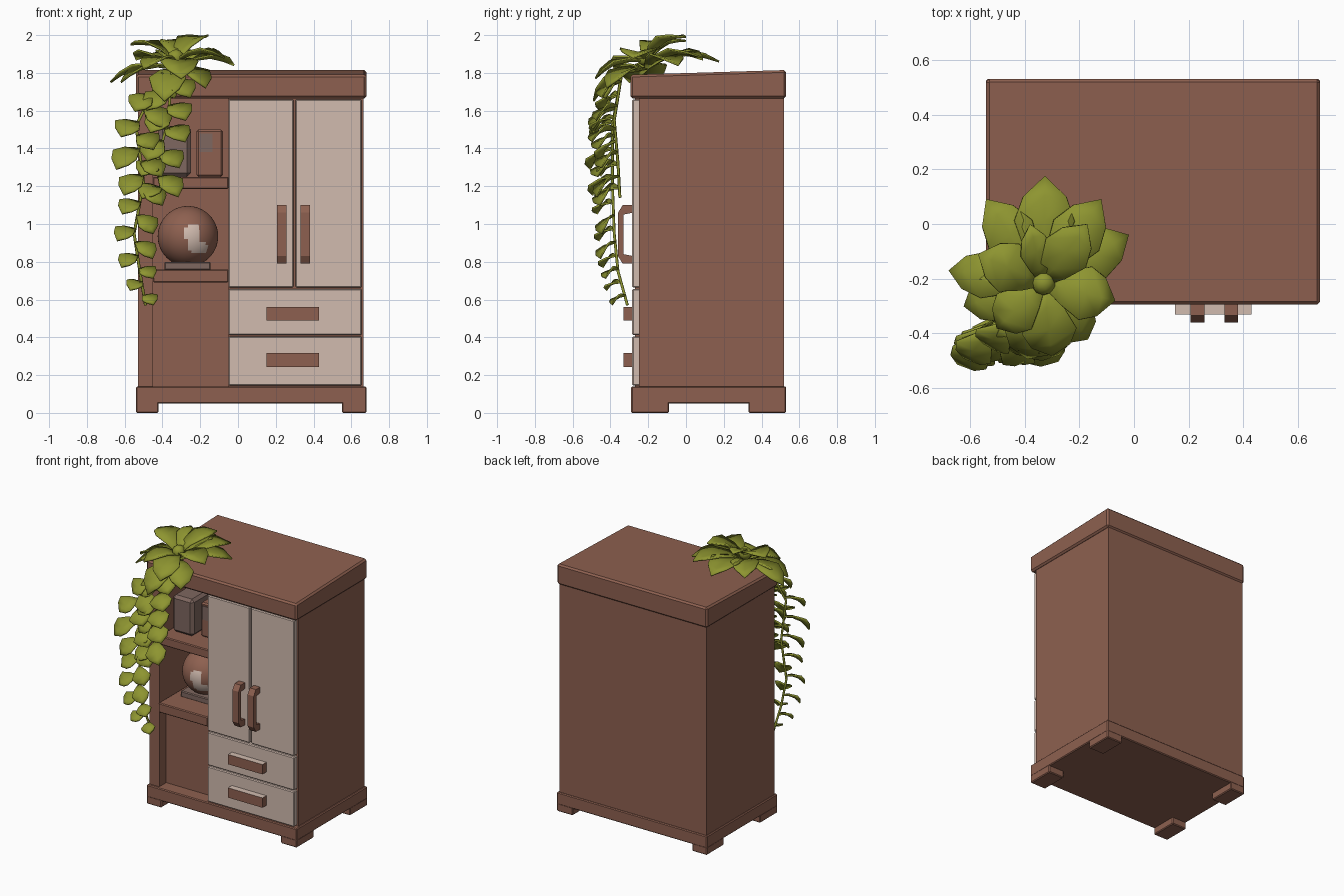
import bpy, bmesh, math, random
from mathutils import Vector

if "Cube" in bpy.data.objects:
    bpy.data.objects.remove(bpy.data.objects["Cube"])

random.seed(4)


def material(name, rgb):
    m = bpy.data.materials.new(name)
    m.diffuse_color = (*rgb, 1)
    m.use_nodes = True
    m.node_tree.nodes["Principled BSDF"].inputs["Base Color"].default_value = m.diffuse_color
    return m


WOOD = material("brown wood", (0.270, 0.118, 0.080))
PALE = material("pale paint", (0.640, 0.500, 0.430))
GREEN = material("leaf green", (0.270, 0.300, 0.030))
GREY = material("mauve grey", (0.210, 0.135, 0.115))


def finish(name, bm, *mats):
    bmesh.ops.recalc_face_normals(bm, faces=bm.faces)
    me = bpy.data.meshes.new(name)
    bm.to_mesh(me)
    bm.free()
    ob = bpy.data.objects.new(name, me)
    bpy.context.collection.objects.link(ob)
    for m in mats:
        me.materials.append(m)
    return ob


def smooth(ob, angle):
    bpy.ops.object.select_all(action='DESELECT')
    ob.select_set(True)
    bpy.context.view_layer.objects.active = ob
    bpy.ops.object.shade_smooth_by_angle(angle=math.radians(angle))


def box(name, x, y, z, mat=WOOD, bevel=0.006):
    """Box given as (min, max) ranges."""
    bm = bmesh.new()
    bmesh.ops.create_cube(bm, size=1)
    for v in bm.verts:
        v.co = [r[0] if c < 0 else r[1] for c, r in zip(v.co, (x, y, z))]
    ob = finish(name, bm, mat)
    if bevel:
        b = ob.modifiers.new("edges", 'BEVEL')
        b.width = bevel
        b.segments = 1
    return ob


# Base with four feet
box("base", (-0.54, 0.68), (-0.29, 0.53), (0.05, 0.14))
for side, fx in (("left", (-0.54, -0.42)), ("right", (0.55, 0.68))):
    for end, fy in (("front", (-0.29, -0.09)), ("back", (0.33, 0.53))):
        box(f"{end}_{side}_foot", fx, fy, (0, 0.06))

# Top slab, rising a little to the back
top = box("top_slab", (-0.54, 0.68), (-0.295, 0.53), (1.665, 1.79), bevel=0.012)
for v in top.data.vertices:
    if v.co.z > 1.7 and v.co.y > 0:
        v.co.z = 1.815

# Carcass: right block, back, left wall, shelves
box("right_carcass", (-0.05, 0.665), (-0.25, 0.52), (0.13, 1.68), bevel=0)
box("back_panel", (-0.53, -0.05), (0.25, 0.52), (0.13, 1.68), bevel=0)
box("left_wall", (-0.53, -0.45), (-0.27, 0.26), (0.13, 1.68), bevel=0)
box("lower_panel", (-0.45, -0.05), (-0.19, 0.25), (0.13, 0.71), bevel=0)
box("lower_shelf", (-0.45, -0.05), (-0.28, 0.25), (0.69, 0.76))
box("upper_shelf", (-0.45, -0.05), (-0.27, 0.25), (1.185, 1.25))

# Doors and drawers
box("left_door", (-0.05, 0.294), (-0.285, -0.24), (0.664, 1.66), PALE)
box("right_door", (0.304, 0.655), (-0.285, -0.24), (0.664, 1.66), PALE)
box("upper_drawer", (-0.05, 0.655), (-0.285, -0.24), (0.412, 0.656), PALE)
box("lower_drawer", (-0.05, 0.655), (-0.285, -0.24), (0.145, 0.404), PALE)

# Door handles: one side profile with two posts, extruded
for name, cx in (("left_door_handle", 0.232), ("right_door_handle", 0.355)):
    bm = bmesh.new()
    prof = [(-0.28, 0.79), (-0.335, 0.79), (-0.36, 0.83), (-0.36, 1.06), (-0.335, 1.10),
            (-0.28, 1.10), (-0.28, 1.06), (-0.33, 1.05), (-0.33, 0.84), (-0.28, 0.83)]
    f = bm.faces.new([bm.verts.new((cx - 0.025, y, z)) for y, z in prof])
    ext = bmesh.ops.extrude_face_region(bm, geom=[f])["geom"]
    bmesh.ops.translate(bm, vec=(0.05, 0, 0),
                        verts=[e for e in ext if isinstance(e, bmesh.types.BMVert)])
    finish(name, bm, WOOD)

# Drawer handles, pale on top
for name, z in (("upper_drawer_handle", 0.525), ("lower_drawer_handle", 0.28)):
    ob = box(name, (0.15, 0.43), (-0.33, -0.28), (z - 0.036, z + 0.036), bevel=0)
    ob.data.materials.append(PALE)
    for p in ob.data.polygons:
        p.material_index = int(p.normal.z > 0.9)

# Globe on a low stand, pale patches picked by position
C = Vector((-0.265, 0.01, 0.935))
bm = bmesh.new()
bmesh.ops.create_uvsphere(bm, u_segments=48, v_segments=32, radius=0.16)
spots = [(0.02, 0.02, 0.045), (0.035, -0.05, 0.035), (0.075, -0.065, 0.03)]
for f in bm.faces:
    c = f.calc_center_median()
    if c.y < 0 and any(math.hypot(c.x - a, c.z - b) < r for a, b, r in spots):
        f.material_index = 1
bmesh.ops.translate(bm, vec=C, verts=bm.verts)
smooth(finish("globe", bm, WOOD, PALE), 40)
box("globe_stand", (-0.39, -0.145), (-0.11, 0.13), (0.755, 0.80), GREY)

# Objects on the upper shelf
box("grey_box", (-0.42, -0.25), (-0.17, 0.08), (1.25, 1.52), GREY, 0.02)
box("brown_box", (-0.22, -0.08), (-0.12, 0.08), (1.25, 1.50), WOOD, 0.01)
box("box_label", (-0.205, -0.135), (-0.126, -0.118), (1.38, 1.48), GREY, 0)


# Folded leaf from base to tip
def leaf(bm, base, tip, width, up):
    base, tip = Vector(base), Vector(tip)
    d = tip - base
    side = d.cross(Vector(up)).normalized()
    n = side.cross(d).normalized()
    rows = []
    for t, w in ((0, 0.12), (0.3, 0.62), (0.6, 1), (0.82, 0.72)):
        mid = base + d * t + n * d.length * 0.14 * math.sin(math.pi * t)
        hw = w * width / 2
        rows.append([bm.verts.new(mid + side * s * hw + n * abs(s) * hw * 0.22)
                     for s in (-1, 0, 1)])
    for a, b in zip(rows, rows[1:]):
        for i in (0, 1):
            bm.faces.new((a[i], a[i + 1], b[i + 1], b[i]))
    end = bm.verts.new(tip)
    for i in (0, 1):
        bm.faces.new((rows[-1][i], rows[-1][i + 1], end))


def leaves(name, bm):
    ob = finish(name, bm, GREEN)
    smooth(ob, 35)
    s = ob.modifiers.new("thickness", 'SOLIDIFY')
    s.thickness = 0.01
    s.offset = 0


# Rosette on the top: tip x, y, z and leaf width
inner = [(-0.38, 0.0, 1.97, 0.12), (-0.57, -0.11, 1.95, 0.19), (-0.17, 0.0, 1.99, 0.18),
         (-0.07, -0.28, 1.88, 0.20), (-0.30, -0.48, 1.77, 0.20), (-0.50, -0.38, 1.82, 0.18)]
outer = [(-0.325, 0.175, 1.86, 0.22), (-0.02, -0.04, 1.84, 0.19), (-0.12, 0.09, 1.88, 0.20),
         (-0.54, 0.09, 1.87, 0.19), (-0.675, -0.17, 1.75, 0.17), (-0.62, -0.30, 1.75, 0.18),
         (-0.17, -0.42, 1.72, 0.18), (-0.39, -0.49, 1.65, 0.20)]
bm = bmesh.new()
for tips, z in ((inner, 1.86), (outer, 1.82)):
    for x, y, tz, w in tips:
        leaf(bm, (-0.33, -0.215, z), (x, y, tz), w, (0, 0, 1))
leaves("rosette_leaves", bm)

bm = bmesh.new()
bmesh.ops.create_icosphere(bm, subdivisions=2, radius=0.045)
bmesh.ops.translate(bm, vec=(-0.33, -0.215, 1.88), verts=bm.verts)
smooth(finish("rosette_bud", bm, GREEN), 60)

# Hanging vines with alternating leaves
vines = {
    "long_vine": (17, [(-0.40, -0.34, 1.80), (-0.54, -0.39, 1.52), (-0.50, -0.39, 1.22),
                       (-0.55, -0.38, 0.95), (-0.52, -0.36, 0.75), (-0.49, -0.31, 0.57)]),
    "short_vine": (10, [(-0.35, -0.34, 1.80), (-0.37, -0.38, 1.55),
                        (-0.43, -0.36, 1.32), (-0.40, -0.35, 1.14)]),
}
for name, (count, pts) in vines.items():
    cu = bpy.data.curves.new(name + "_stem", 'CURVE')
    cu.dimensions = '3D'
    cu.bevel_depth = 0.008
    cu.bevel_resolution = 1
    cu.use_fill_caps = True
    sp = cu.splines.new('POLY')
    sp.points.add(len(pts) - 1)
    for p, q in zip(sp.points, pts):
        p.co = (*q, 1)
    cu.materials.append(GREEN)
    bpy.context.collection.objects.link(bpy.data.objects.new(name + "_stem", cu))

    bm = bmesh.new()
    for i in range(count):
        z = pts[0][2] - 0.05 + (pts[-1][2] + 0.1 - pts[0][2]) * i / (count - 1)
        a, b = next((a, b) for a, b in zip(pts, pts[1:]) if b[2] <= z)
        base = Vector(a).lerp(Vector(b), (a[2] - z) / (a[2] - b[2]))
        k = 0.62 + 0.38 * min(1, max(0, (z - 0.6) / 0.8))
        d = Vector(((-1) ** i * random.uniform(0.08, 0.125), -random.uniform(0.07, 0.13),
                    -random.uniform(0.06, 0.12))) * k
        leaf(bm, base, base + d, 0.155 * k, (0, -0.6, 1))
    leaves(name + "_leaves", bm)
